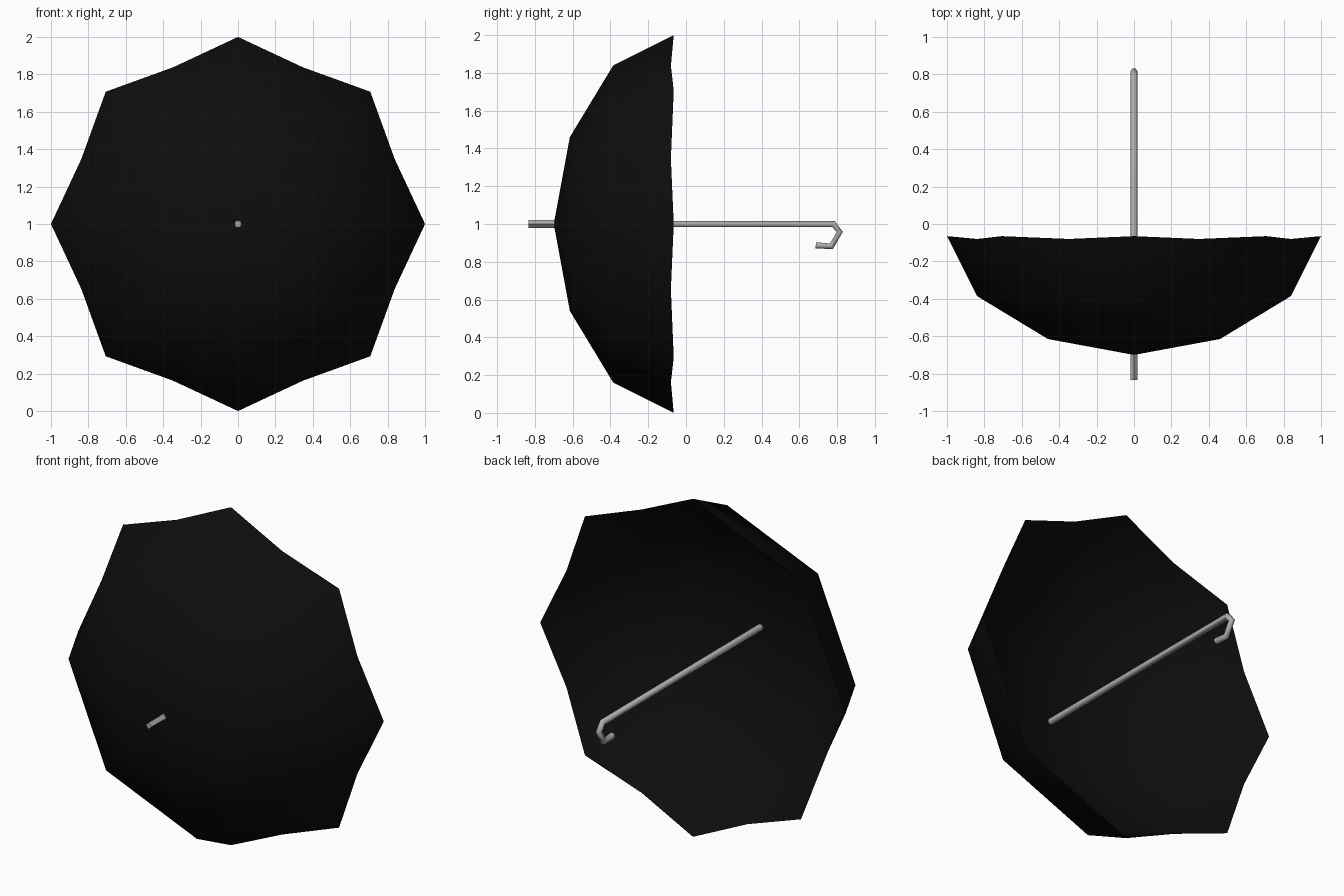
import bpy
import math
from mathutils import Vector

if "Cube" in bpy.data.objects:
    bpy.data.objects.remove(bpy.data.objects["Cube"])


def material(name, rgb):
    m = bpy.data.materials.new(name)
    m.diffuse_color = (*rgb, 1.0)
    m.use_nodes = True
    m.node_tree.nodes["Principled BSDF"].inputs["Base Color"].default_value = m.diffuse_color
    return m


BLACK = material("black_fabric", (0.004, 0.004, 0.004))
GREY = material("grey_metal", (0.42, 0.42, 0.42))
CENTRE_Z = 1.0


def make_object(name, verts, faces, mat):
    mesh = bpy.data.meshes.new(name)
    mesh.from_pydata(verts, [], faces)
    mesh.materials.append(mat)
    mesh.update()
    ob = bpy.data.objects.new(name, mesh)
    bpy.context.collection.objects.link(ob)
    for p in mesh.polygons:
        p.use_smooth = len(p.vertices) <= 4
    return ob


def tube(name, path, radius, sides, mat):
    """Sweep a polygon along (y, z) points, capping both ends."""
    pts = [Vector(p) for p in path]
    verts, faces = [], []
    for i, p in enumerate(pts):
        t = Vector((0, 0))
        if i > 0:
            t += (p - pts[i - 1]).normalized()
        if i < len(pts) - 1:
            t += (pts[i + 1] - p).normalized()
        t.normalize()
        n = Vector((-t.y, t.x))
        for k in range(sides):
            a = 2 * math.pi * k / sides
            q = p + n * radius * math.sin(a)
            verts.append((radius * math.cos(a), q.x, q.y))
    for i in range(len(pts) - 1):
        for k in range(sides):
            a, b = i * sides + k, i * sides + (k + 1) % sides
            faces.append((a, a + sides, b + sides, b))
    faces.append(tuple(range(sides)))
    faces.append(tuple(reversed(range(len(verts) - sides, len(verts)))))
    ob = make_object(name, verts, faces, mat)
    for p in ob.data.polygons[-2:]:
        p.use_smooth = False
    return ob


# Canopy: eight ribs, straight panels between them, scalloped rim
# each ring: radius at rib, y at rib, radius mid panel, y mid panel
flat = math.cos(math.pi / 8)
rings = [(0.46, -0.615, 0.46 * flat, -0.615),
         (0.84, -0.385, 0.84 * flat, -0.385),
         (1.0, -0.065, 0.907, -0.08)]
N = 16
verts = [(0, -0.70, CENTRE_Z)]
for rib_r, rib_y, mid_r, mid_y in rings:
    for k in range(N):
        a = 2 * math.pi * k / N
        r, y = (rib_r, rib_y) if k % 2 == 0 else (mid_r, mid_y)
        verts.append((r * math.cos(a), y, CENTRE_Z + r * math.sin(a)))
faces = []
for k in range(N):
    j = (k + 1) % N
    faces.append((0, 1 + k, 1 + j))
    for s in range(len(rings) - 1):
        b = 1 + s * N
        faces.append((b + k, b + N + k, b + N + j, b + j))
make_object("canopy", verts, faces, BLACK)

# Shaft with hooked handle
tube("shaft_and_hook", [(-0.70, 1.0), (0.781, 1.0), (0.814, 0.958),
                        (0.77, 0.882), (0.687, 0.887)], 0.019, 6, GREY)

# Square tip in front of the canopy
tip = tube("tip", [(-0.835, 1.0), (-0.69, 1.0)], 0.02, 4, GREY)
for p in tip.data.polygons:
    p.use_smooth = False
